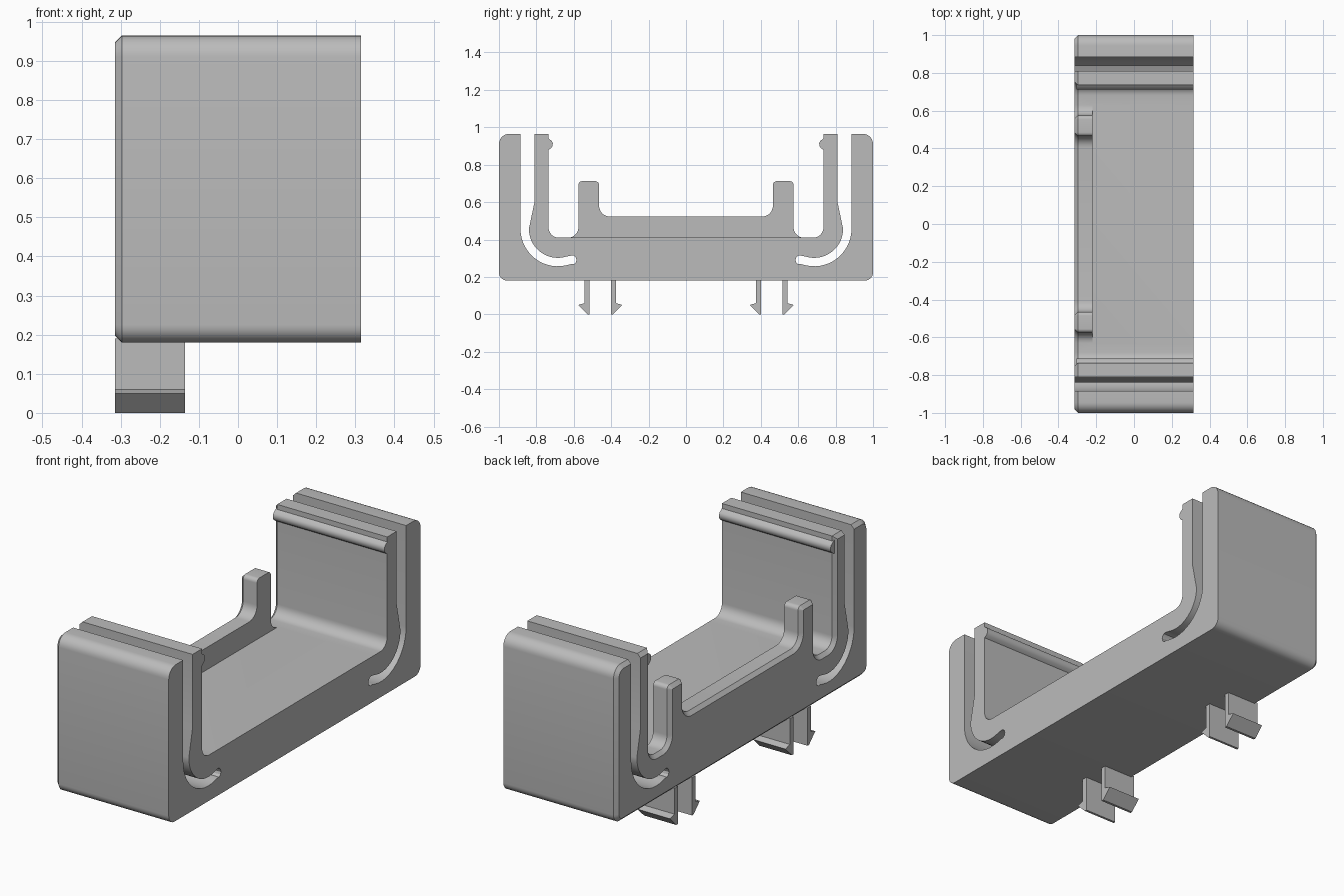
import bpy
import bmesh
import math
from mathutils import Vector

if "Cube" in bpy.data.objects:
    bpy.data.objects.remove(bpy.data.objects["Cube"])

grey = bpy.data.materials.new("plain grey")
grey.use_nodes = True
colour = (0.5, 0.5, 0.5, 1)
grey.diffuse_color = colour
grey.node_tree.nodes["Principled BSDF"].inputs["Base Color"].default_value = colour

X0, X1 = -0.315, 0.315      # ends of the extrusion
RIB = -0.22                 # inner face of the end rib
FLOOR, TOP = 0.41, 0.965


def fillet(corners, steps=7):
    """Turn (y, z, radius) corners into a closed outline with rounded corners."""
    out = []
    for i, (y, z, r) in enumerate(corners):
        p = Vector((y, z))
        if not r:
            out.append(p)
            continue
        a = (Vector(corners[i - 1][:2]) - p).normalized()
        b = (Vector(corners[(i + 1) % len(corners)][:2]) - p).normalized()
        half = a.angle(b) / 2
        centre = p + (a + b).normalized() * r / math.sin(half)
        start = p + a * r / math.tan(half) - centre
        end = p + b * r / math.tan(half) - centre
        for k in range(steps + 1):
            t = k / steps
            w = start.angle(end)
            out.append(centre + (start * math.sin((1 - t) * w) + end * math.sin(t * w)) / math.sin(w))
    return out


def prism(name, outline, x0, x1, chamfer=0):
    """Extrude a (y, z) outline along x, optionally chamfering the x0 end."""
    bm = bmesh.new()
    cap = bm.faces.new([bm.verts.new((x0, y, z)) for y, z in outline])
    far = bmesh.ops.extrude_face_region(bm, geom=[cap], use_keep_orig=True)["geom"]
    bmesh.ops.translate(bm, vec=(x1 - x0, 0, 0),
                        verts=[v for v in far if isinstance(v, bmesh.types.BMVert)])
    bmesh.ops.recalc_face_normals(bm, faces=bm.faces)
    if chamfer:
        rim = [e for e in bm.edges if all(abs(v.co.x - x0) < 1e-5 for v in e.verts)]
        bmesh.ops.bevel(bm, geom=rim, offset=chamfer, segments=1,
                        affect='EDGES', clamp_overlap=False)
    mesh = bpy.data.meshes.new(name)
    bm.to_mesh(mesh)
    bm.free()
    mesh.materials.append(grey)
    obj = bpy.data.objects.new(name, mesh)
    bpy.context.collection.objects.link(obj)
    return obj


def activate(obj):
    bpy.ops.object.select_all(action='DESELECT')
    obj.select_set(True)
    bpy.context.view_layer.objects.active = obj


def cut(obj, cutter):
    activate(obj)
    mod = obj.modifiers.new("cut", 'BOOLEAN')
    mod.operation = 'DIFFERENCE'
    mod.solver = 'EXACT'
    mod.object = cutter
    bpy.ops.object.modifier_apply(modifier=mod.name)
    bpy.data.objects.remove(cutter)


def mirrored(points, s):
    return [(s * p[0], p[1]) for p in points]


# Cradle: one outline with rib and posts, chamfered at the rib end
half = [
    (-1, 0.18, 0.045), (-1, TOP, 0.055), (-0.735, TOP, 0),
    (-0.735, FLOOR, 0.055), (-0.575, FLOOR, 0.055),
    (-0.575, 0.712, 0.02), (-0.465, 0.712, 0.02), (-0.465, 0.522, 0.06),
]
cradle = prism("cradle", fillet(half + [(-y, z, r) for y, z, r in reversed(half)]),
               X0, X1, 0.018)

# Clear the rib and posts away from the rest of the floor
cut(cradle, prism("rib_cutter", [(-0.64, FLOOR), (0.64, FLOOR), (0.64, 0.8), (-0.64, 0.8)],
                  RIB, X1 + 0.1))

# Curved slots that separate the outer walls from the springy inner walls
cy, cz = -0.685, 0.457


def arc(radius, a0, a1, n=14):
    angles = [math.radians(a0 + (a1 - a0) * i / n) for i in range(n + 1)]
    return [(cy + radius * math.cos(a), cz + radius * math.sin(a)) for a in angles]


slot = [(-0.81, 1.1), (-0.885, 1.1)] + arc(0.2, 180, 283)
slot += [(-0.612, 0.269), (-0.6, 0.268), (-0.589, 0.277), (-0.585, 0.29),
         (-0.589, 0.303), (-0.598, 0.313), (-0.608, 0.315)]
slot += arc(0.155, 288, 180) + [(-0.81, 0.6)]

# Latch bead on each inner wall, and snap legs below
bead = [(-0.75, 0.95), (-0.735, 0.94), (-0.717, 0.927), (-0.712, 0.915),
        (-0.713, 0.902), (-0.72, 0.89), (-0.735, 0.88), (-0.75, 0.87)]
outer_leg = [(-0.515, 0.19), (-0.542, 0.19), (-0.542, 0.06), (-0.577, 0.05),
             (-0.527, 0), (-0.515, 0)]
inner_leg = [(-0.917 - y, z) for y, z in outer_leg]
parts = [cradle]
for side, s in (("front", 1), ("back", -1)):
    cut(cradle, prism("slot_cutter", mirrored(slot, s), X0 - 0.1, X1 + 0.1))
    parts.append(prism(side + "_latch_bead", mirrored(bead, s), X0 + 0.01, X1))
    parts.append(prism(side + "_outer_snap_leg", mirrored(outer_leg, s), X0, -0.135))
    parts.append(prism(side + "_inner_snap_leg", mirrored(inner_leg, s), X0, -0.135))

for part in parts:
    activate(part)
    bpy.ops.object.shade_smooth_by_angle(angle=math.radians(32))
